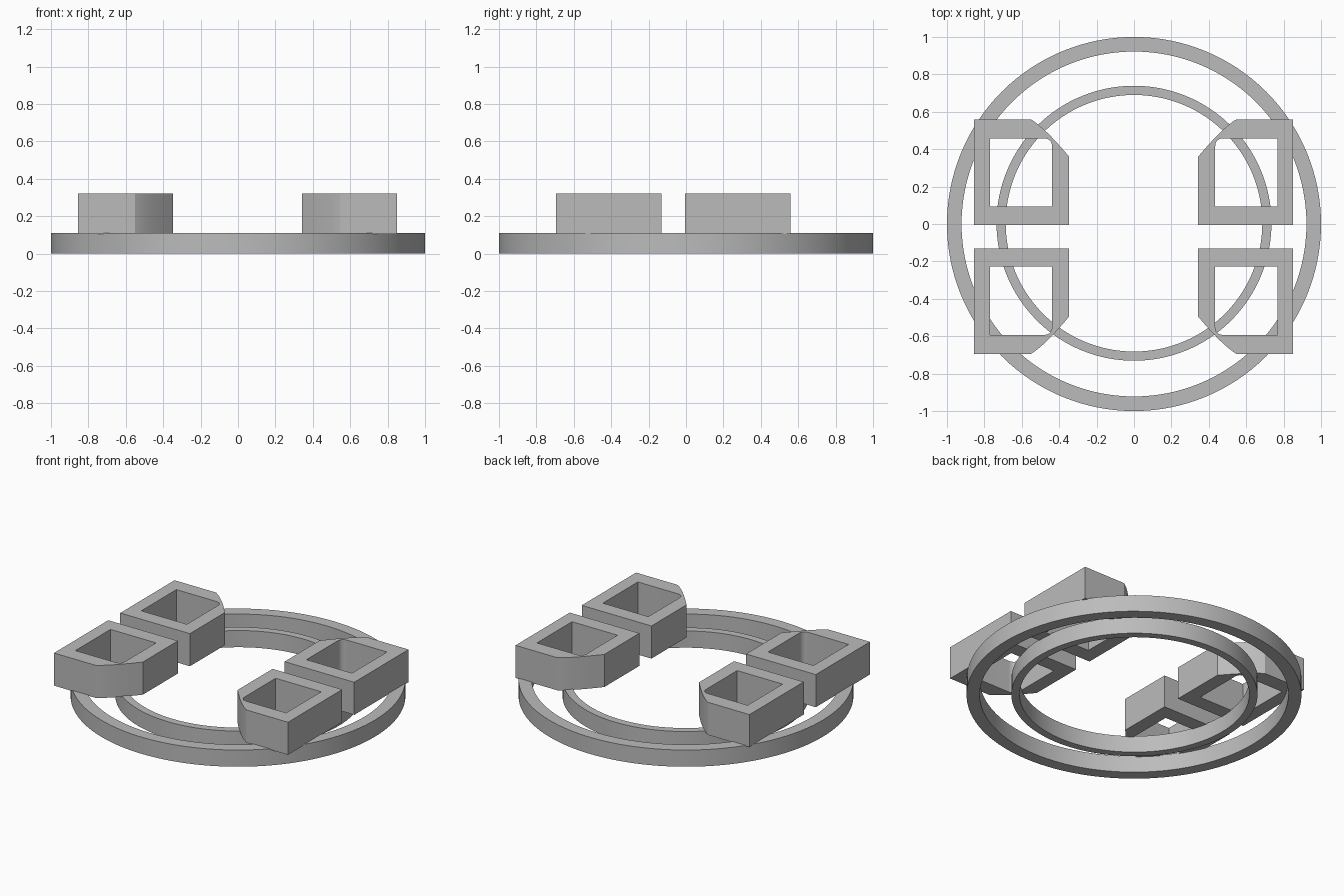
import bpy, bmesh, math

if "Cube" in bpy.data.objects:
    bpy.data.objects.remove(bpy.data.objects["Cube"])

grey = bpy.data.materials.new("plain grey")
grey.diffuse_color = (0.5, 0.5, 0.5, 1)
grey.use_nodes = True
grey.node_tree.nodes["Principled BSDF"].inputs["Base Color"].default_value = grey.diffuse_color


def tube(name, outer, inner, z0, z1):
    """Extruded band between two closed loops with equal point counts."""
    bm = bmesh.new()
    n = len(outer)
    rows = [[bm.verts.new((x, y, z)) for x, y in loop]
            for loop, z in ((outer, z0), (outer, z1), (inner, z1), (inner, z0))]
    for k in range(4):
        a, b = rows[k], rows[(k + 1) % 4]
        for i in range(n):
            j = (i + 1) % n
            bm.faces.new((a[i], a[j], b[j], b[i]))
    bmesh.ops.recalc_face_normals(bm, faces=bm.faces[:])
    mesh = bpy.data.meshes.new(name)
    bm.to_mesh(mesh)
    bm.free()
    mesh.materials.append(grey)
    ob = bpy.data.objects.new(name, mesh)
    bpy.context.collection.objects.link(ob)
    bpy.ops.object.select_all(action='DESELECT')
    ob.select_set(True)
    bpy.context.view_layer.objects.active = ob
    bpy.ops.object.shade_smooth_by_angle(angle=math.radians(25))
    return ob


def circle(r, cy=0, n=128):
    return [(r * math.cos(i * math.tau / n), cy + r * math.sin(i * math.tau / n))
            for i in range(n)]


def bezier(a, c, b, n=8):
    """Curved corner from a to b, pulled towards c."""
    return [tuple((1 - t) ** 2 * p + 2 * t * (1 - t) * q + t * t * r
                  for p, q, r in zip(a, c, b))
            for t in (i / n for i in range(n + 1))]


# Two concentric base rings
tube("outer_ring", circle(1.0), circle(0.922), 0, 0.11)
tube("inner_ring", circle(0.735, 0.004), circle(0.686, 0.004), 0, 0.11)

# Four hollow blocks, each with its inward corner cut back in a shallow curve
outer = [(0.345, -0.005), (0.853, -0.005), (0.853, 0.56)]
outer += bezier((0.55, 0.56), (0.475, 0.515), (0.345, 0.36))
hole = [(0.436, 0.093), (0.768, 0.093), (0.768, 0.458)]
hole += bezier((0.482, 0.458), (0.436, 0.458), (0.436, 0.412))

MID = -0.0675  # the blocks mirror front to back about this line
for side, sx in (("right", 1), ("left", -1)):
    for end, sy in (("back", 1), ("front", -1)):
        place = lambda pts: [(sx * x - 0.002, MID + sy * (y - MID)) for x, y in pts]
        tube(f"{end}_{side}_block", place(outer), place(hole), 0.105, 0.32)
